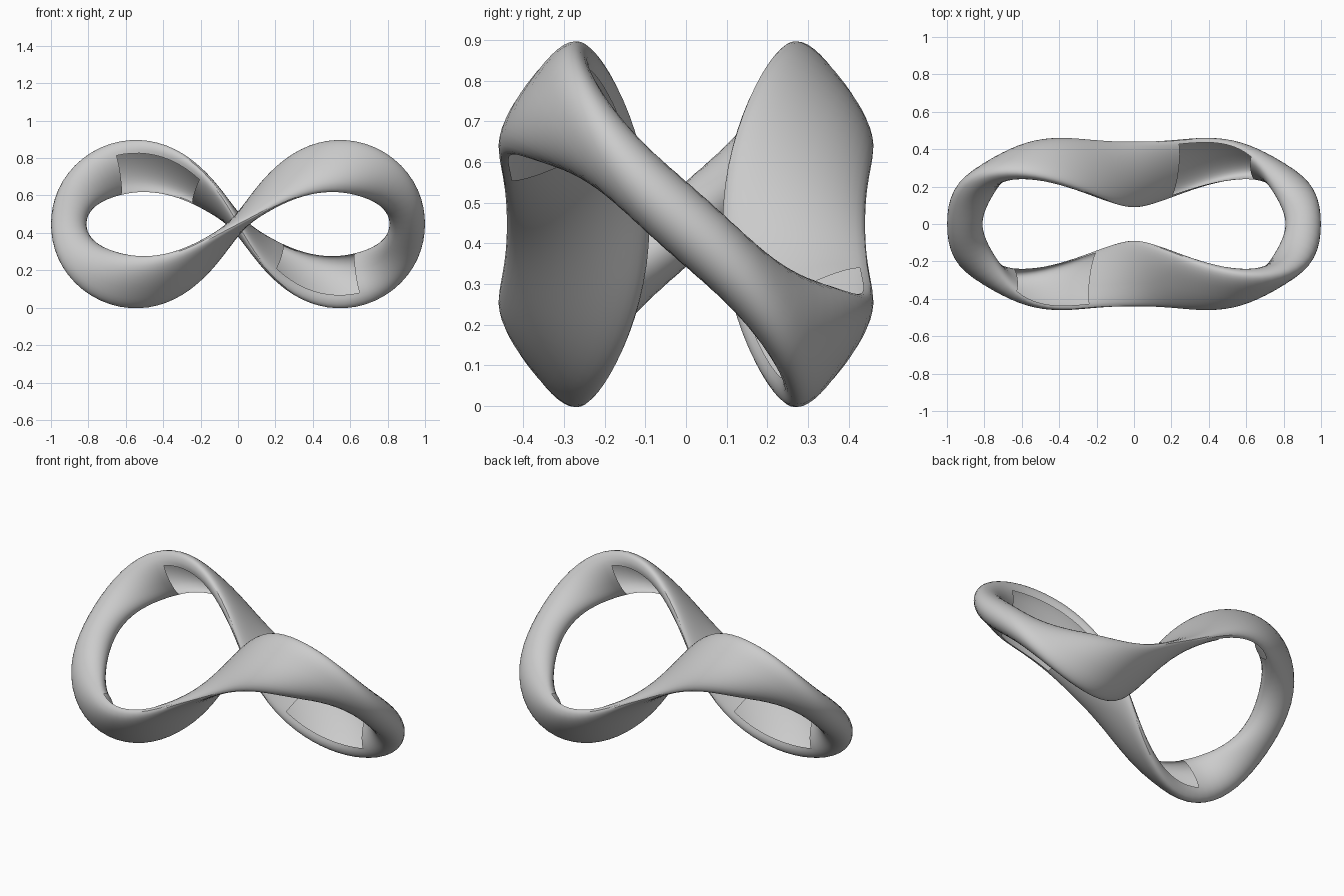
import bpy, bmesh
from math import sin, cos, pi, copysign
from mathutils import Vector

cube = bpy.data.objects.get("Cube")
if cube:
    bpy.data.objects.remove(cube)

RINGS, SIDES = 112, 36


def center(u):
    """Figure-eight loop from the front, oval from the top."""
    return Vector((0.8275 * sin(u) - 0.0775 * sin(3 * u),
                   -0.373 * cos(u) + 0.108 * cos(3 * u),
                   0.447 + 0.31 * sin(2 * u)))


def power(v, p):
    return copysign(abs(v) ** p, v)


def ring(u):
    """Section that twists along the loop, blunt and skewed at the bends."""
    c = center(u)
    bend = sin(2 * u)
    tangent = (center(u + 0.001) - center(u - 0.001)).normalized()
    wide = Vector((sin(u), cos(u) - 0.3 * cos(3 * u), 1.05 * bend + 0.1 * sin(4 * u)))
    wide = (wide - tangent * wide.dot(tangent)).normalized()
    thin = tangent.cross(wide) + wide * 0.5 * bend
    a = 0.1445 + 0.04 * cos(2 * u) - 0.0095 * cos(4 * u)
    b = 0.062 - 0.0175 * cos(2 * u)
    p = 1 - 0.15 * bend * bend
    angles = [2 * pi * j / SIDES for j in range(SIDES)]
    return [c + wide * a * power(cos(t), p) + thin * b * power(sin(t), p)
            for t in angles]


# Twisted loop surface, left open on the inner side of each of the four bends
bm = bmesh.new()
rings = [[bm.verts.new(p) for p in ring(2 * pi * i / RINGS)] for i in range(RINGS)]
openings = []
for i in range(RINGS):
    r, s = rings[i], rings[(i + 1) % RINGS]
    u = 2 * pi * (i + 0.5) / RINGS
    for j in range(SIDES):
        k = (j + 1) % SIDES
        t = 2 * pi * (j + 0.5) / SIDES
        f = bm.faces.new((r[j], s[j], s[k], r[k]))
        inner = sin(t) * sin(2 * u) < 0 and abs(cos(t)) < 0.9
        if inner and 0.19 < abs(center(u).x) < 0.64:
            openings.append(f)
bmesh.ops.recalc_face_normals(bm, faces=bm.faces)
bmesh.ops.delete(bm, geom=openings, context='FACES')

mesh = bpy.data.meshes.new("twisted_loop")
bm.to_mesh(mesh)
bm.free()
loop = bpy.data.objects.new("twisted_loop", mesh)
bpy.context.collection.objects.link(loop)

# Plain grey finish
grey = bpy.data.materials.new("plain grey")
grey.use_nodes = True
color = (0.6, 0.6, 0.6, 1)
grey.diffuse_color = color
grey.node_tree.nodes["Principled BSDF"].inputs["Base Color"].default_value = color
mesh.materials.append(grey)

bpy.ops.object.select_all(action='DESELECT')
loop.select_set(True)
bpy.context.view_layer.objects.active = loop
bpy.ops.object.shade_smooth_by_angle()
